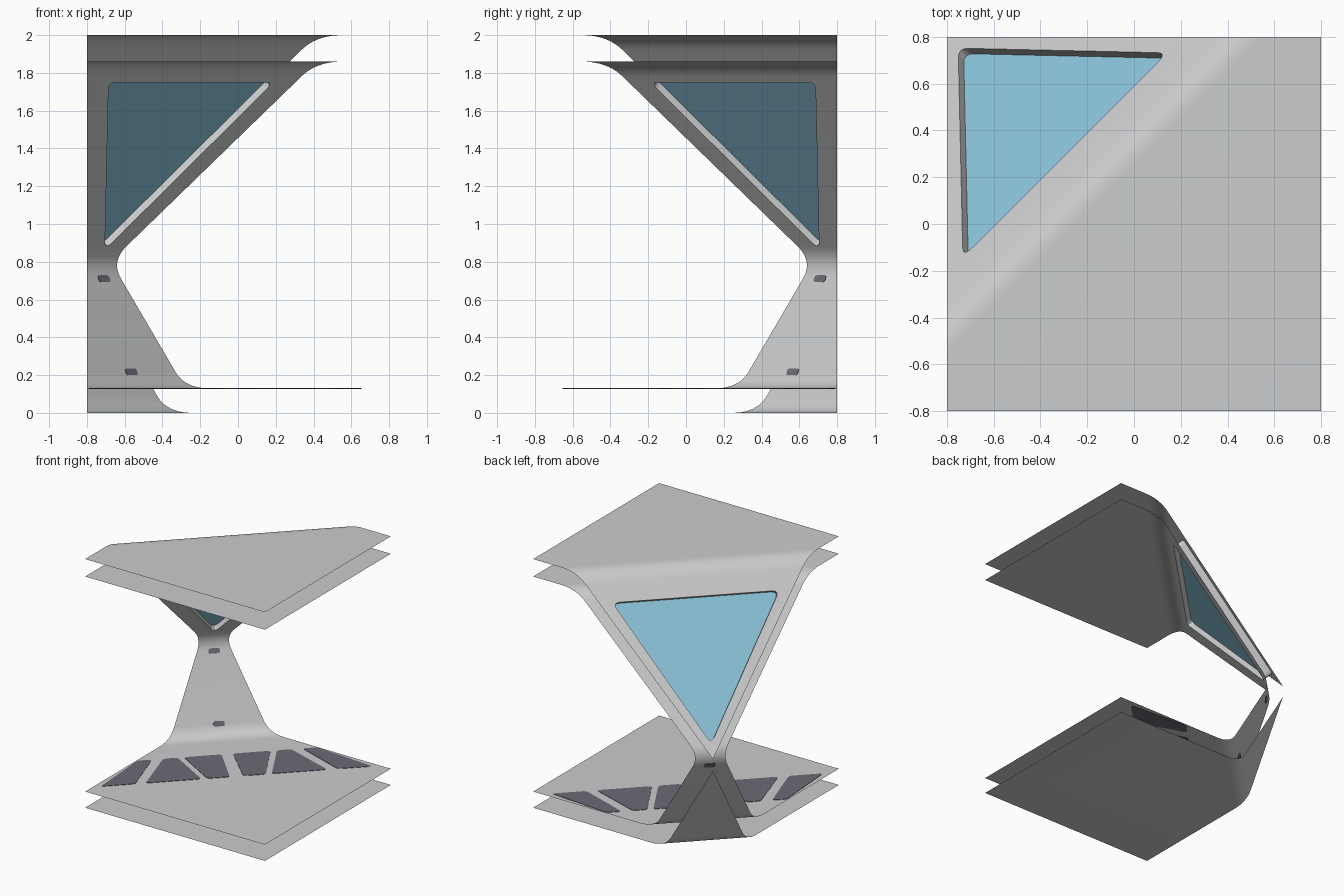
import bpy, bmesh, math
from mathutils import Vector

if "Cube" in bpy.data.objects:
    bpy.data.objects.remove(bpy.data.objects["Cube"])

R2 = math.sqrt(2)
HALF = 0.8


def material(name, rgb):
    m = bpy.data.materials.new(name)
    m.diffuse_color = (*rgb, 1)
    m.use_nodes = True
    m.node_tree.nodes["Principled BSDF"].inputs["Base Color"].default_value = m.diffuse_color
    return m


GREY = material("light grey shell", (0.60, 0.605, 0.61))
DARK = material("dark grey panel", (0.145, 0.147, 0.18))
BLUE = material("blue glass", (0.26, 0.55, 0.70))


def world(p, q, z):
    """Diagonal coordinates: p = x - y (away from the corner), q = x + y."""
    return Vector(((p + q) / 2, (q - p) / 2, z))


def round_corner(a, b, c, t, n):
    """Points of a curve replacing corner b, starting t away on both sides."""
    s = b + (a - b).normalized() * t
    e = b + (c - b).normalized() * t
    return [s.lerp(b, i / n).lerp(b.lerp(e, i / n), i / n) for i in range(n + 1)]


def rounded_loop(pts, t, n=5):
    k = len(pts)
    return [v for i in range(k)
            for v in round_corner(pts[i - 1], pts[i], pts[(i + 1) % k], t, n)]


def finish(bm, name, mat, smooth=False):
    me = bpy.data.meshes.new(name)
    bm.to_mesh(me)
    bm.free()
    ob = bpy.data.objects.new(name, me)
    bpy.context.collection.objects.link(ob)
    me.materials.append(mat)
    if smooth:
        bpy.ops.object.select_all(action='DESELECT')
        ob.select_set(True)
        bpy.context.view_layer.objects.active = ob
        bpy.ops.object.shade_smooth_by_angle(angle=math.radians(30))
    return ob


# Wall slope and its outward normal (towards the back left corner and up)
SLOPE = (1.86 - 0.802) / (0.417 + 0.673)
ang = math.atan(SLOPE * R2)
NORMAL = Vector((-math.sin(ang) / R2, math.sin(ang) / R2, math.cos(ang)))
DEPTH = 0.14 * math.cos(ang)


def on_wall(p, q):
    return world(p, q, 1.86 + (p + 0.8 - 0.417) * SLOPE)


# Rounded triangular window outline on the inner wall
window = rounded_loop([on_wall(-1.41, 0), on_wall(-0.496, 0.874),
                       on_wall(-0.496, -0.874)], 0.06, 6)


def shell(name, corners, bends, hole):
    """Fold a sheet along the diagonal, clip it to the square, cut the window."""
    pts = [Vector(((x - 0.8) / R2, z)) for x, z in corners]
    prof = [pts[0]]
    for i, t in enumerate(bends, 1):
        prof += round_corner(pts[i - 1], pts[i], pts[i + 1], t, 10)
    prof.append(pts[-1])
    bm = bmesh.new()
    rows = [[bm.verts.new(world(v.x * R2, q, v.y)) for q in (-2.5, 2.5)] for v in prof]
    for a, b in zip(rows, rows[1:]):
        bm.faces.new((a[0], a[1], b[1], b[0]))
    for n in ((1, 0, 0), (-1, 0, 0), (0, 1, 0), (0, -1, 0)):
        n = Vector(n)
        bmesh.ops.bisect_plane(bm, geom=bm.verts[:] + bm.edges[:] + bm.faces[:],
                               plane_co=n * HALF, plane_no=n, clear_outer=True)
    bm.normal_update()
    wall = max((f for f in bm.faces if abs(f.normal.dot(NORMAL)) > 0.999),
               key=lambda f: f.calc_area())
    edges = list(wall.edges)
    bmesh.ops.delete(bm, geom=[wall], context='FACES_ONLY')
    hv = [bm.verts.new(v) for v in hole]
    edges += [bm.edges.new((hv[i - 1], hv[i])) for i in range(len(hv))]
    bmesh.ops.triangle_fill(bm, edges=edges, use_beauty=True, normal=NORMAL)
    bmesh.ops.recalc_face_normals(bm, faces=bm.faces[:])
    finish(bm, name, GREY, True)


# Inner and outer folded shells
shell("inner_shell", [(2.6, 1.86), (0.417, 1.86), (-0.673, 0.802), (-0.28, 0.13), (2.6, 0.13)],
      (0.096, 0.10, 0.092), window)
shell("outer_shell", [(2.6, 2), (0.417, 2), (-0.835, 2 - 1.252 * SLOPE), (-0.375, 0), (2.6, 0)],
      (0.096, 0.03, 0.095), [v + NORMAL * DEPTH for v in window])

# Window reveal joining the two shells
bm = bmesh.new()
lo = [bm.verts.new(v) for v in window]
hi = [bm.verts.new(v + NORMAL * DEPTH) for v in window]
for i in range(len(lo)):
    bm.faces.new((lo[i - 1], lo[i], hi[i], hi[i - 1]))
finish(bm, "window_reveal", GREY, True)

# Glass pane halfway through the wall
bm = bmesh.new()
bm.faces.new([bm.verts.new(v + NORMAL * DEPTH * 0.5) for v in window])
bm.normal_update()
finish(bm, "window_glass", BLUE)


def plate(name, pts, normal, t):
    """Thin dark plate that shows on both sides of the sheet."""
    bm = bmesh.new()
    loop = rounded_loop(pts, t)
    a = [bm.verts.new(v + normal * 0.003) for v in loop]
    b = [bm.verts.new(v - normal * 0.003) for v in loop]
    bm.faces.new(a)
    bm.faces.new(b[::-1])
    for i in range(len(a)):
        bm.faces.new((a[i - 1], b[i - 1], b[i], a[i]))
    bmesh.ops.recalc_face_normals(bm, faces=bm.faces[:])
    finish(bm, name, DARK)


# Row of floor panels: near edge and far edge spans, mirrored
panels = [(0.07, 0.305, 0.06, 0.455), (0.37, 0.95, 0.52, 0.67), (1.06, 1.42, 0.79, 0.94)]
for i, (n0, n1, f0, f1) in enumerate(panels):
    for side, s in (("left", -1), ("right", 1)):
        pts = [world(-0.09, n0 * s, 0.13), world(-0.09, n1 * s, 0.13),
               world(-0.64, f1 * s, 0.13), world(-0.64, f0 * s, 0.13)]
        plate(f"floor_panel_{side}_{i + 1}", pts, Vector((0, 0, 1)), 0.03)

# Two small marks on the lower inner wall
LOW = (0.802 - 0.13) / (-0.673 + 0.28)
la = math.atan(LOW * R2)
low_n = Vector((-math.sin(la) / R2, math.sin(la) / R2, math.cos(la)))
for name, zc in (("upper_mark", 0.71), ("lower_mark", 0.217)):
    pts = []
    for q, dz in ((-0.06, -0.018), (0.06, -0.018), (0.06, 0.018), (-0.06, 0.018)):
        z = zc + dz
        pts.append(world(-0.28 + (z - 0.13) / LOW - 0.8, q, z))
    plate(name, pts, low_n, 0.018)
